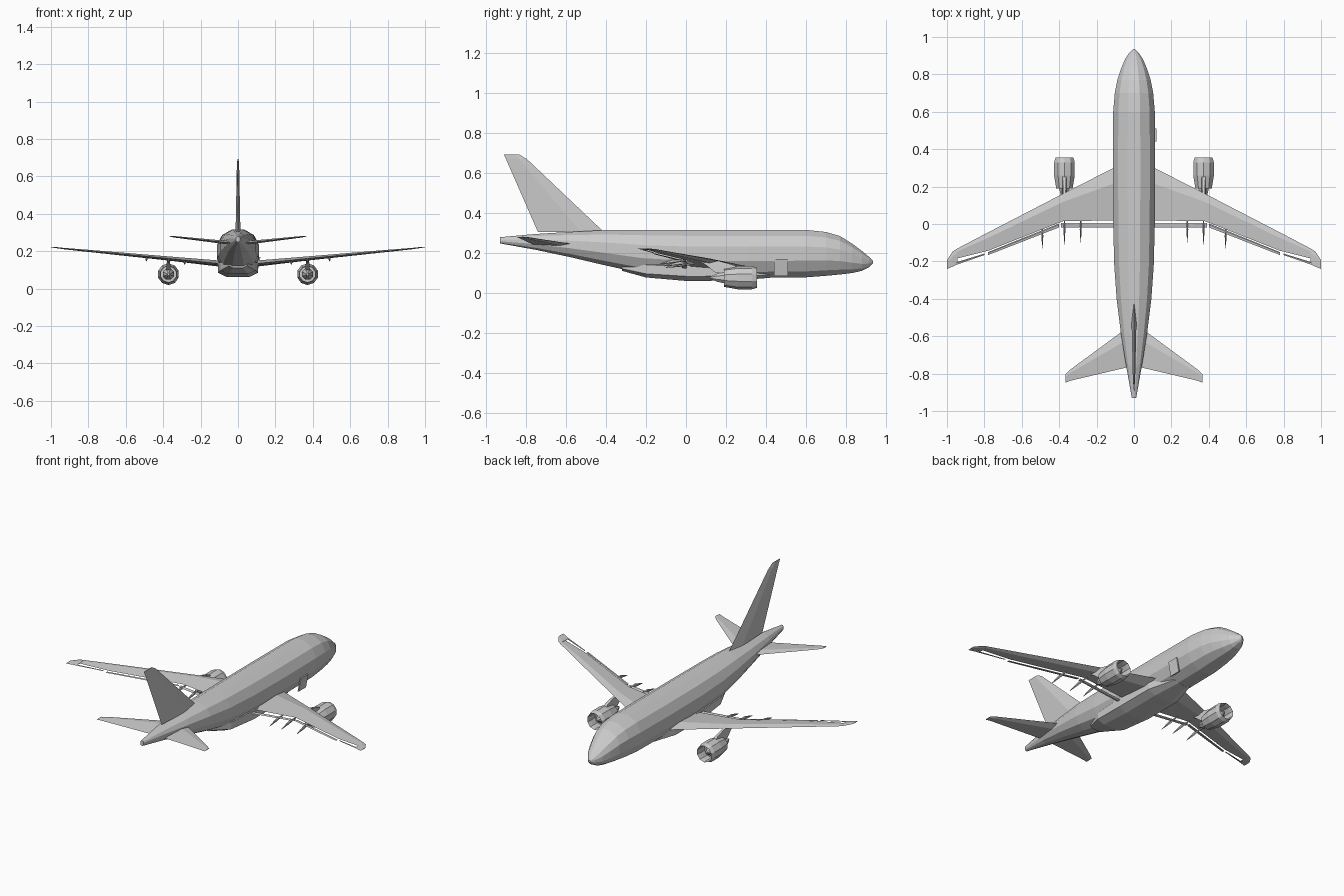
import bpy, bmesh, math
from mathutils import Vector

cube = bpy.data.objects.get("Cube")
if cube:
    bpy.data.objects.remove(cube, do_unlink=True)

grey = bpy.data.materials.new("plain grey")
grey.use_nodes = True
grey.diffuse_color = (0.6, 0.6, 0.6, 1)
grey.node_tree.nodes["Principled BSDF"].inputs["Base Color"].default_value = (0.6, 0.6, 0.6, 1)


def loft(name, rings, caps=True, closed=False):
    """Skin a list of equal rings of points into one flat-shaded object."""
    bm = bmesh.new()
    loops = [[bm.verts.new(p) for p in ring] for ring in rings]
    pairs = list(zip(loops, loops[1:]))
    if closed:
        pairs.append((loops[-1], loops[0]))
    for a, b in pairs:
        for i in range(len(a)):
            j = (i + 1) % len(a)
            bm.faces.new((a[i], a[j], b[j], b[i]))
    if caps and not closed:
        bm.faces.new(loops[0])
        bm.faces.new(loops[-1])
    bmesh.ops.recalc_face_normals(bm, faces=bm.faces)
    mesh = bpy.data.meshes.new(name)
    bm.to_mesh(mesh)
    bm.free()
    mesh.materials.append(grey)
    obj = bpy.data.objects.new(name, mesh)
    bpy.context.collection.objects.link(obj)
    return obj


def ring(y, rx, bottom, top, x=0, sides=12, power=1.0):
    """Cross-section across y; power under 1 makes it boxier."""
    pts = []
    for i in range(sides):
        a = 2 * math.pi * (i + 0.5) / sides
        c, s = math.cos(a), math.sin(a)
        c = math.copysign(abs(c) ** power, c)
        s = math.copysign(abs(s) ** power, s)
        pts.append((x + rx * c, y, (top + bottom) / 2 + (top - bottom) / 2 * s))
    return pts


def panel(name, sections, side):
    """Wing-like surface from (x, leading y, trailing y, z, thickness)."""
    rings = []
    for x, lead, trail, z, t in sections:
        mid = lead + (trail - lead) * 0.3
        rings.append([(side * x, lead, z), (side * x, mid, z + t / 2),
                      (side * x, trail, z), (side * x, mid, z - t / 2)])
    return loft(name, rings)


# Fuselage: y, half width, bottom, top
body = [(-0.93, 0.012, 0.248, 0.28), (-0.75, 0.045, 0.215, 0.297),
        (-0.58, 0.073, 0.178, 0.308), (-0.4, 0.096, 0.135, 0.318),
        (-0.22, 0.109, 0.095, 0.32), (0.0, 0.115, 0.075, 0.32),
        (0.3, 0.117, 0.072, 0.32), (0.6, 0.115, 0.075, 0.32),
        (0.7, 0.106, 0.083, 0.309), (0.77, 0.092, 0.09, 0.288),
        (0.83, 0.072, 0.098, 0.25), (0.88, 0.05, 0.11, 0.212),
        (0.915, 0.026, 0.128, 0.182), (0.935, 0.006, 0.148, 0.162)]
loft("fuselage", [ring(*s, power=0.92) for s in body])

# Belly fairing around the wing roots
belly = [(-0.32, 0.05, 0.11, 0.16), (-0.2, 0.1, 0.076, 0.16), (0.0, 0.112, 0.058, 0.165),
         (0.25, 0.112, 0.06, 0.16), (0.42, 0.06, 0.075, 0.13)]
loft("belly_fairing", [ring(*s, sides=8, power=0.7) for s in belly])

# Tail fin, tapering upward: z, leading y, trailing y, thickness
fin = [(0.305, -0.41, -0.74, 0.026), (0.67, -0.795, -0.9, 0.012), (0.694, -0.835, -0.912, 0.004)]
loft("tail_fin", [[(0, l, z), (t / 2, l + (r - l) * 0.35, z), (0, r, z),
                   (-t / 2, l + (r - l) * 0.35, z)] for z, l, r, t in fin])

# Cargo door on one side
loft("cargo_door", [[(x, 0.44, z), (x, 0.51, z), (x - 0.008, 0.51, z), (x - 0.008, 0.44, z)]
                    for x, z in ((0.104, 0.085), (0.12, 0.17))])

for side, word in ((1, "left"), (-1, "right")):
    # Main wing, ending in a raked tip
    panel(word + "_wing", [(0.06, 0.325, 0.02, 0.13, 0.034), (0.38, 0.162, 0.015, 0.162, 0.022),
                           (0.78, -0.045, -0.143, 0.2, 0.012), (0.95, -0.134, -0.185, 0.216, 0.007)], side)
    panel(word + "_wing_tip", [(0.945, -0.131, -0.215, 0.216, 0.007),
                               (0.97, -0.148, -0.228, 0.219, 0.006),
                               (1.0, -0.192, -0.24, 0.222, 0.003)], side)
    # Trailing-edge flaps set slightly apart from the wing
    panel(word + "_inner_flap", [(0.08, 0.006, -0.02, 0.124, 0.007),
                                 (0.39, 0.006, -0.018, 0.155, 0.006)], side)
    panel(word + "_outer_flap", [(0.4, 0.003, -0.018, 0.158, 0.006),
                                 (0.78, -0.15, -0.166, 0.196, 0.004)], side)
    panel(word + "_aileron", [(0.8, -0.158, -0.166, 0.201, 0.004),
                              (0.955, -0.206, -0.22, 0.216, 0.004)], side)
    # Horizontal stabiliser
    panel(word + "_stabiliser", [(0.03, -0.55, -0.765, 0.243, 0.02),
                                 (0.34, -0.778, -0.838, 0.277, 0.008),
                                 (0.365, -0.802, -0.848, 0.28, 0.004)], side)

    # Engine: open nacelle shell, spinner, core and exhaust
    ex, ez = side * 0.372, 0.077
    shell = [(0.355, 0.05), (0.33, 0.058), (0.26, 0.058), (0.19, 0.046),
             (0.19, 0.042), (0.26, 0.05), (0.33, 0.048)]
    loft(word + "_nacelle", [ring(y, r, ez - r, ez + r, ex, 10) for y, r in shell], closed=True)
    core = [(0.34, 0.004), (0.31, 0.02), (0.3, 0.03), (0.2, 0.032), (0.155, 0.022), (0.12, 0.006)]
    loft(word + "_engine_core", [ring(y, r, ez - r, ez + r, ex, 8) for y, r in core])
    loft(word + "_fan", [ring(y, 0.05, ez - 0.05, ez + 0.05, ex, 10) for y in (0.285, 0.28)])
    # Pylon joining the engine to the wing
    loft(word + "_pylon", [[(ex - w, a, z), (ex + w, a, z), (ex + w, b, z), (ex - w, b, z)]
                           for a, b, z, w in ((0.15, 0.3, 0.1, 0.012), (0.1, 0.24, 0.14, 0.009),
                                              (0.06, 0.15, 0.165, 0.006))])

    # Slim flap-track fairings under the wing
    for x, front, back, z in ((0.285, 0.04, -0.1, 0.142), (0.372, 0.04, -0.11, 0.15),
                              (0.49, 0.0, -0.13, 0.16)):
        mid = (front + back) / 2
        rings = [ring(y, w, zz - w * 1.8, zz + w * 1.8, side * x, 6)
                 for y, w, zz in ((front, 0.002, z + 0.005), (mid, 0.006, z), (back, 0.001, z - 0.014))]
        loft(word + "_flap_track", rings)
